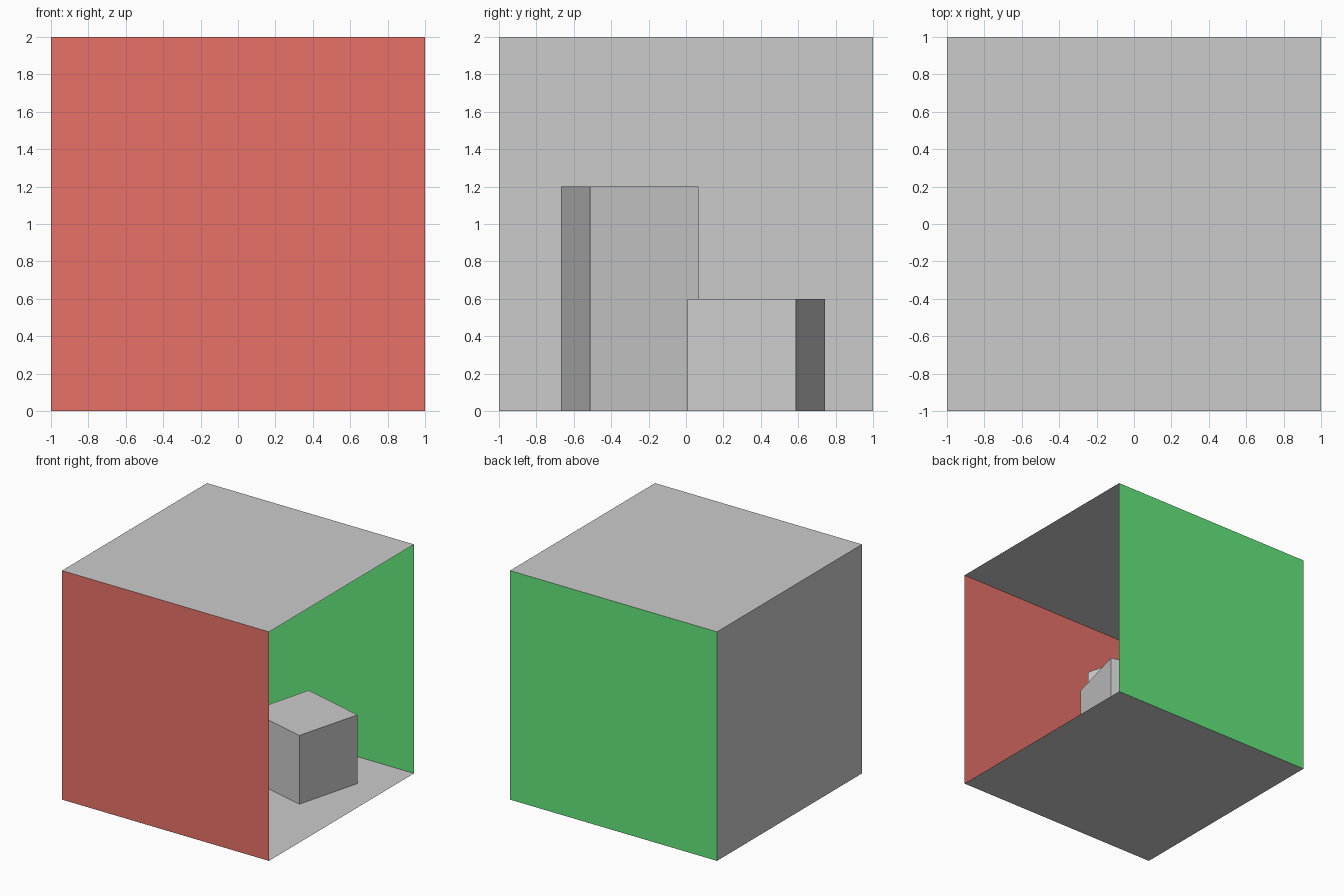
import bpy
from math import radians, pi

if "Cube" in bpy.data.objects:
    bpy.data.objects.remove(bpy.data.objects["Cube"])


def paint(obj, name, color):
    mat = bpy.data.materials.new(name)
    mat.diffuse_color = color
    mat.use_nodes = True
    mat.node_tree.nodes["Principled BSDF"].inputs["Base Color"].default_value = mat.diffuse_color
    obj.data.materials.append(mat)


def panel(name, location, rotation=(0, 0, 0)):
    bpy.ops.mesh.primitive_plane_add(size=2, location=location, rotation=rotation)
    obj = bpy.context.object
    obj.name = name
    return obj


def block(name, x, y, height, angle, side=0.6):
    bpy.ops.mesh.primitive_cube_add(size=1, location=(x, y, height / 2),
                                    rotation=(0, 0, radians(angle)))
    obj = bpy.context.object
    obj.name = name
    obj.scale = (side, side, height)
    return obj


# Room shell of thin panels, open towards +x, normals facing inward
panel("floor", (0, 0, 0))
panel("ceiling", (0, 0, 2), (pi, 0, 0))
panel("back_wall", (-1, 0, 1), (0, pi / 2, 0))
red_wall = panel("red_wall", (0, -1, 1), (-pi / 2, 0, 0))
green_wall = panel("green_wall", (0, 1, 1), (pi / 2, 0, 0))
paint(red_wall, "red", (0.8, 0.165, 0.14, 1))
paint(green_wall, "green", (0.125, 0.8, 0.205, 1))

# Two turned blocks standing on the floor
block("tall_block", -0.30, -0.30, 1.2, 15)
block("short_block", 0.375, 0.375, 0.6, -15)
